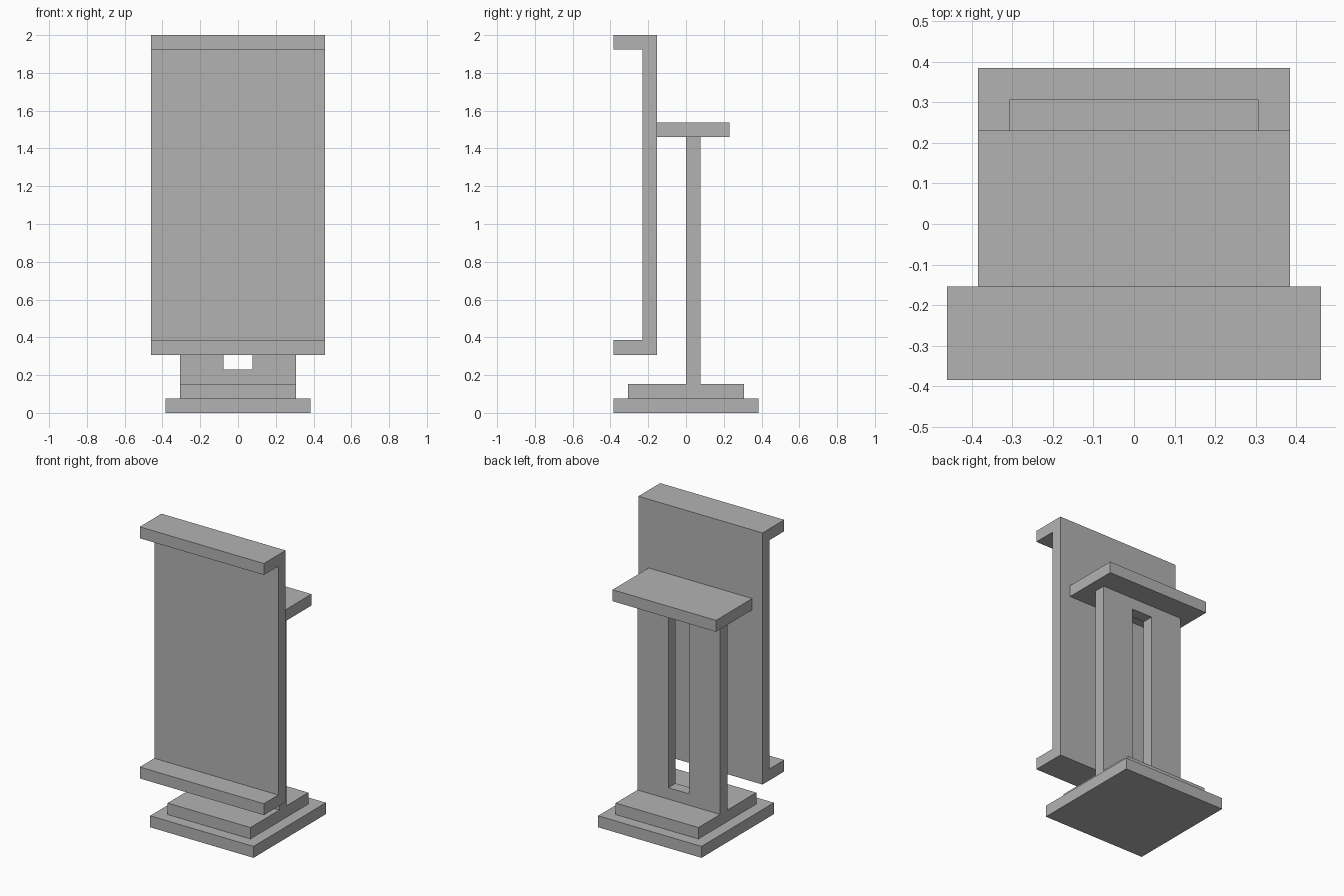
import bpy
import bmesh
from mathutils import Vector

U = 1 / 13  # one module: every dimension is a whole number of these

cube = bpy.data.objects.get("Cube")
if cube:
    bpy.data.objects.remove(cube, do_unlink=True)

grey = bpy.data.materials.new("plain_grey")
grey.use_nodes = True
colour = (0.45, 0.45, 0.45, 1)
grey.diffuse_color = colour
grey.node_tree.nodes["Principled BSDF"].inputs["Base Color"].default_value = colour


def finish(name, bm):
    """Turn a bmesh in module units into a flat-shaded object."""
    bmesh.ops.recalc_face_normals(bm, faces=bm.faces)
    bmesh.ops.scale(bm, vec=(U, U, U), verts=bm.verts)
    mesh = bpy.data.meshes.new(name)
    bm.to_mesh(mesh)
    bm.free()
    mesh.materials.append(grey)
    obj = bpy.data.objects.new(name, mesh)
    bpy.context.collection.objects.link(obj)
    return obj


def extrude(bm, direction):
    geom = bmesh.ops.extrude_face_region(bm, geom=bm.faces[:])["geom"]
    moved = [g for g in geom if isinstance(g, bmesh.types.BMVert)]
    bmesh.ops.translate(bm, vec=Vector(direction), verts=moved)


def side_profile(name, half_width, points):
    """Extrude a (y, z) outline across x, centred."""
    bm = bmesh.new()
    bm.faces.new([bm.verts.new((-half_width, y, z)) for y, z in points])
    extrude(bm, (2 * half_width, 0, 0))
    return finish(name, bm)


def slab(name, half_width, y0, y1, z):
    """One-module-thick plate."""
    return side_profile(name, half_width, [(y0, z), (y1, z), (y1, z + 1), (y0, z + 1)])


# Stepped base and upper shelf
slab("base_plate", 5, -5, 5, 0)
slab("base_step", 4, -4, 4, 1)
slab("upper_shelf", 5, -2, 3, 19)

# Front panel with a lip along its top and bottom
side_profile("front_panel", 6, [(-2, 4), (-2, 26), (-5, 26), (-5, 25),
                                (-3, 25), (-3, 5), (-5, 5), (-5, 4)])

# Upright with a tall central slot: a grid of cells without the middle one
xs, zs = (-4, -1, 1, 4), (2, 3, 18, 19)
bm = bmesh.new()
grid = [[bm.verts.new((x, 0, z)) for z in zs] for x in xs]
for i in range(3):
    for j in range(3):
        if (i, j) != (1, 1):
            bm.faces.new((grid[i][j], grid[i + 1][j], grid[i + 1][j + 1], grid[i][j + 1]))
extrude(bm, (0, 1, 0))
finish("slotted_upright", bm)
